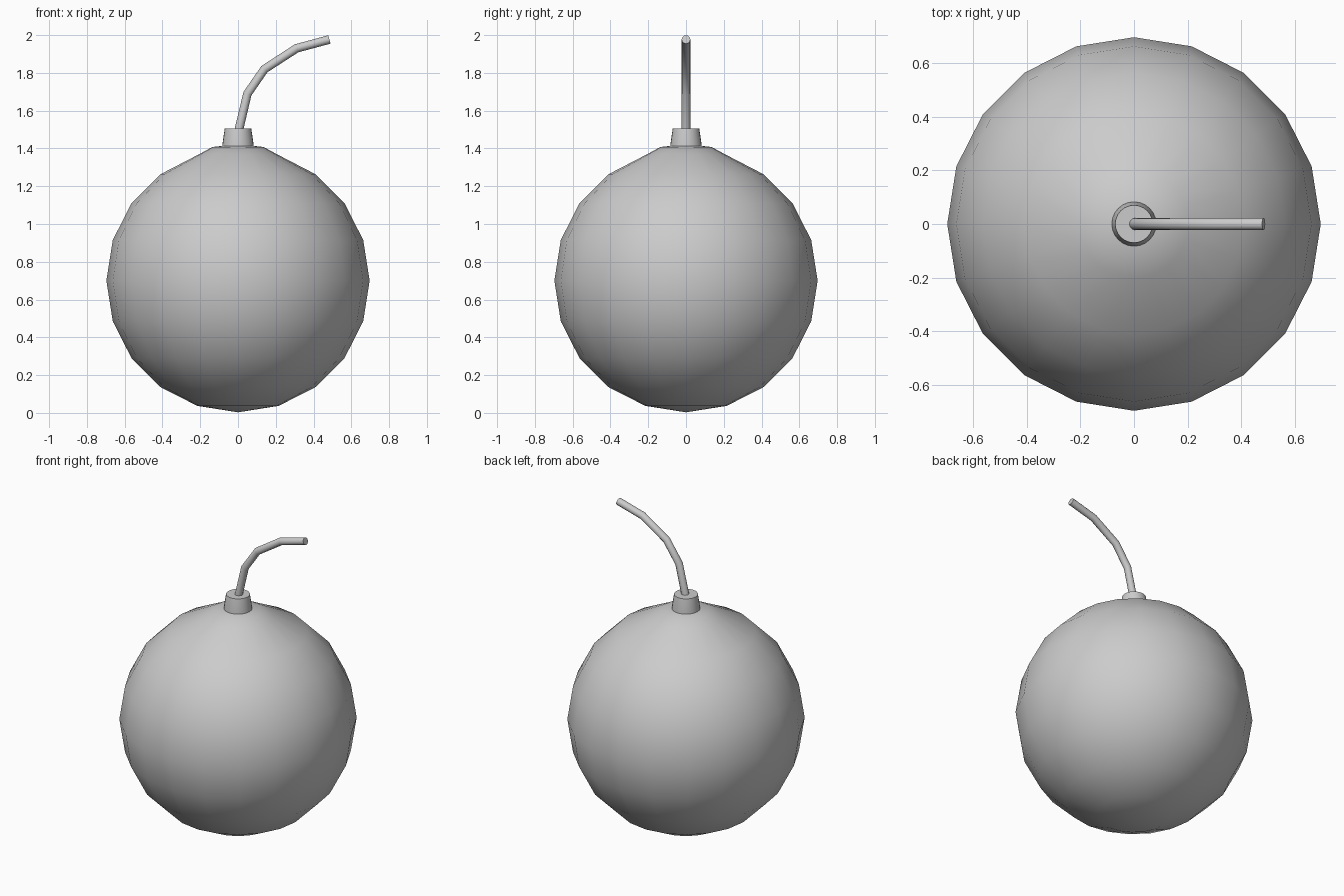
import bpy, bmesh, math

if "Cube" in bpy.data.objects:
    bpy.data.objects.remove(bpy.data.objects["Cube"])

R, CZ = 0.697, 0.70


def smooth(obj, deg):
    bpy.ops.object.select_all(action='DESELECT')
    obj.select_set(True)
    bpy.context.view_layer.objects.active = obj
    bpy.ops.object.shade_smooth_by_angle(angle=math.radians(deg))


def lathe(name, profile, steps, deg):
    """Spin an (r, z) profile that begins and ends on the z axis."""
    bm = bmesh.new()
    vs = [bm.verts.new((r, 0, z)) for r, z in profile]
    es = [bm.edges.new(p) for p in zip(vs, vs[1:])]
    bmesh.ops.spin(bm, geom=vs + es, cent=(0, 0, 0), axis=(0, 0, 1),
                   angle=math.tau, steps=steps, use_merge=True)
    bmesh.ops.remove_doubles(bm, verts=bm.verts, dist=1e-4)
    bmesh.ops.recalc_face_normals(bm, faces=bm.faces)
    mesh = bpy.data.meshes.new(name)
    bm.to_mesh(mesh)
    bm.free()
    obj = bpy.data.objects.new(name, mesh)
    bpy.context.collection.objects.link(obj)
    smooth(obj, deg)
    return obj


# round body: 20-sided sphere with a raised, flattened crown
profile = [(0, CZ - R)]
for i in range(1, 9):
    a = math.radians(-90 + 18 * i)
    profile.append((R * math.cos(a), CZ + R * math.sin(a)))
profile += [(0.203, 1.371), (0.135, 1.408), (0, 1.422)]
lathe("body", profile, 20, 60)

# tapered neck plug
lathe("neck", [(0, 1.40), (0.083, 1.40), (0.083, 1.42), (0.07, 1.506), (0, 1.506)], 24, 35)

# bent fuse
path = [(0, 1.48), (0.05, 1.69), (0.14, 1.82), (0.31, 1.93), (0.484, 1.977)]
curve = bpy.data.curves.new("fuse", 'CURVE')
curve.dimensions = '3D'
curve.bevel_depth = 0.023
curve.bevel_resolution = 4
curve.use_fill_caps = True
spline = curve.splines.new('POLY')
spline.points.add(len(path) - 1)
for p, (x, z) in zip(spline.points, path):
    p.co = (x, 0, z, 1)
fuse = bpy.data.objects.new("fuse", curve)
bpy.context.collection.objects.link(fuse)
bpy.ops.object.select_all(action='DESELECT')
fuse.select_set(True)
bpy.context.view_layer.objects.active = fuse
bpy.ops.object.convert(target='MESH')
smooth(bpy.context.view_layer.objects.active, 40)
